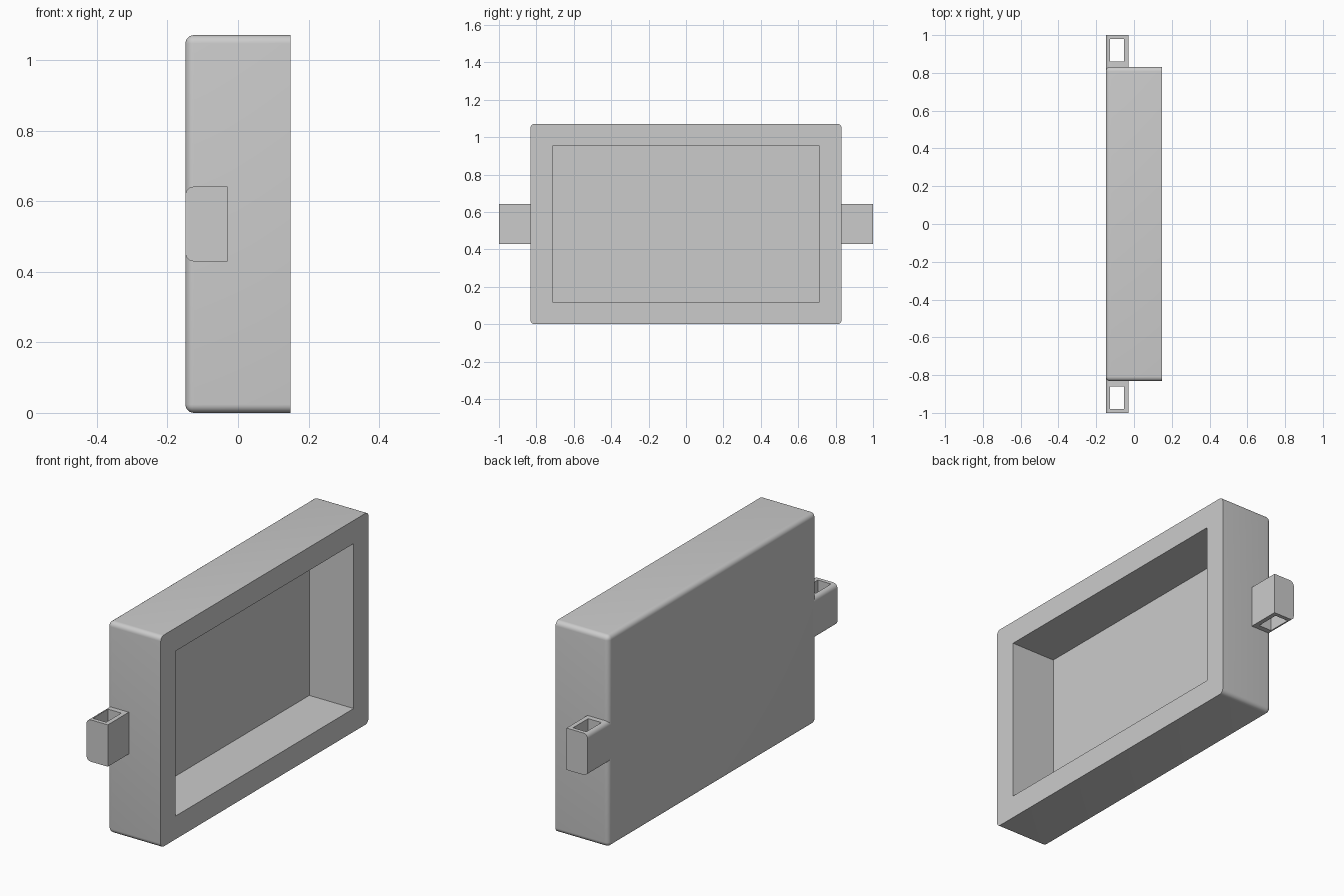
import bpy
import bmesh
from math import radians

default = bpy.data.objects.get("Cube")
if default:
    bpy.data.objects.remove(default, do_unlink=True)

# One grey material for the whole model
grey = bpy.data.materials.new("plain grey")
grey.use_nodes = True
colour = (0.6, 0.6, 0.6, 1)
grey.diffuse_color = colour
grey.node_tree.nodes["Principled BSDF"].inputs["Base Color"].default_value = colour

BACK, FRONT = -0.149, 0.149
HALF_W, HEIGHT = 0.832, 1.071
MID = HEIGHT / 2
RADIUS = 0.024


def box(name, x, y, z, rounded=None):
    """Box from (min, max) ranges; edges chosen by the rule are rounded."""
    bm = bmesh.new()
    bmesh.ops.create_cube(bm, size=1)
    for v in bm.verts:
        v.co = [r[0] if c < 0 else r[1] for c, r in zip(v.co, (x, y, z))]
    if rounded:
        edges = [e for e in bm.edges if rounded(*(v.co for v in e.verts))]
        bmesh.ops.bevel(bm, geom=edges, offset=RADIUS, segments=6,
                        profile=0.5, affect='EDGES')
    mesh = bpy.data.meshes.new(name)
    bm.to_mesh(mesh)
    bm.free()
    mesh.materials.append(grey)
    obj = bpy.data.objects.new(name, mesh)
    bpy.context.collection.objects.link(obj)
    return obj


def cut(obj, cutter):
    """Subtract the cutter, drop it, then smooth the rounded edges."""
    mod = obj.modifiers.new("cut", 'BOOLEAN')
    mod.operation = 'DIFFERENCE'
    mod.solver = 'EXACT'
    mod.object = cutter
    bpy.ops.object.select_all(action='DESELECT')
    bpy.context.view_layer.objects.active = obj
    obj.select_set(True)
    bpy.ops.object.modifier_apply(modifier=mod.name)
    bpy.data.objects.remove(cutter, do_unlink=True)
    bpy.ops.object.shade_smooth_by_angle(angle=radians(30))


# Tray body: every edge rounded except the rim of the open side
body = box("tray_body", (BACK, FRONT), (-HALF_W, HALF_W), (0, HEIGHT),
           lambda a, b: min(a.x, b.x) < 0)
cut(body, box("recess_cutter", (-0.1, FRONT + 0.1), (-0.714, 0.714),
              (MID - 0.418, MID + 0.418)))

# Strap loops at both ends, rounded along the two long back edges
for side, name in ((-1, "front_strap_loop"), (1, "rear_strap_loop")):
    def span(a, b):
        return tuple(sorted((side * a, side * b)))

    loop = box(name, (BACK, -0.03), span(HALF_W - RADIUS, 1),
               (MID - 0.106, MID + 0.106),
               lambda a, b: max(a.x, b.x) < -0.1 and a.z == b.z)
    cut(loop, box("slot_cutter", (-0.127, -0.053), span(0.859, 0.98),
                  (MID - 0.2, MID + 0.2)))
